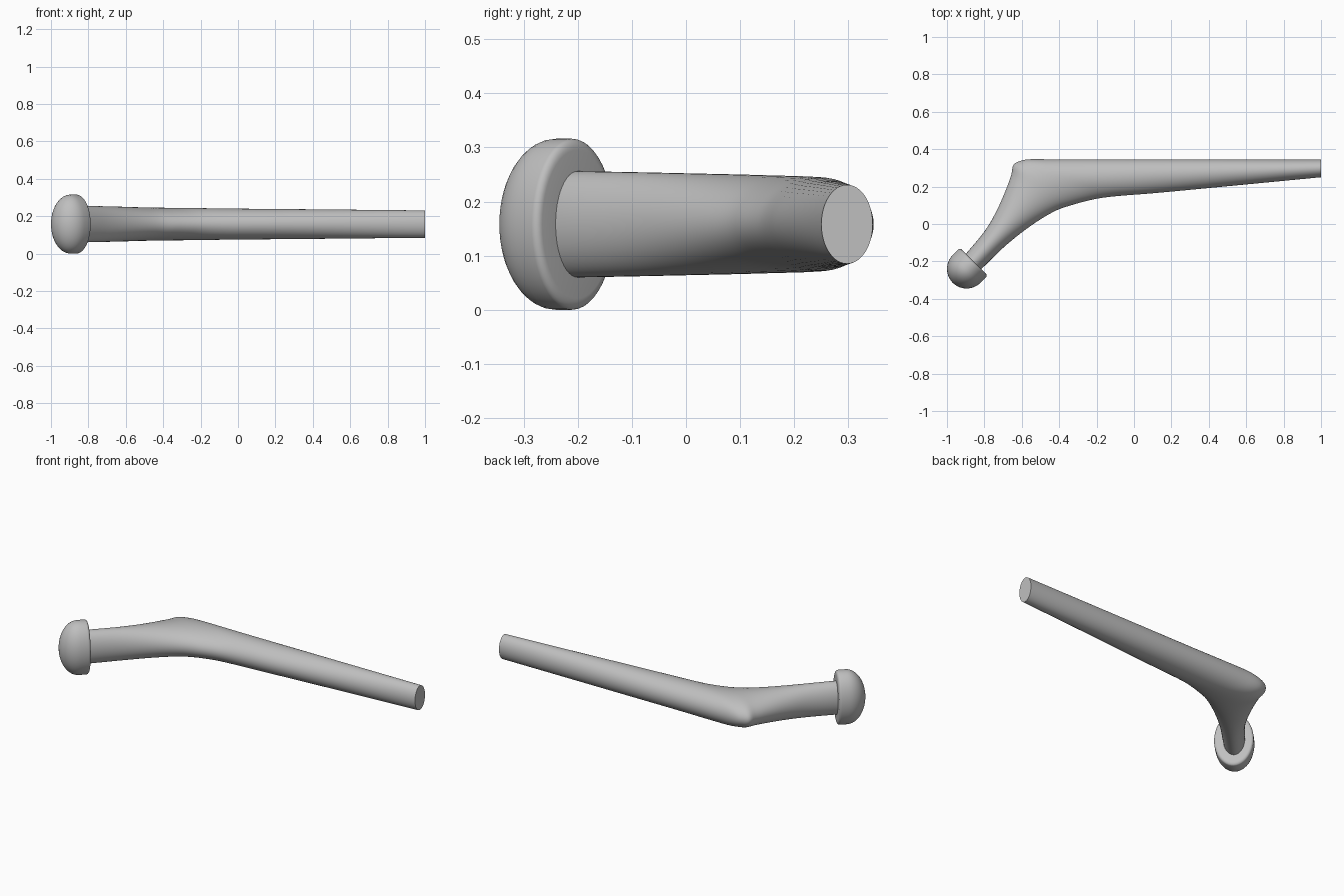
import bpy, bmesh, math
from mathutils import Vector

cube = bpy.data.objects.get("Cube")
if cube:
    bpy.data.objects.remove(cube, do_unlink=True)

MID_Z = 0.158
SIDES = 48

metal = bpy.data.materials.new("satin_grey_metal")
metal.use_nodes = True
grey = (0.52, 0.52, 0.52, 1)
metal.diffuse_color = grey
metal.node_tree.nodes["Principled BSDF"].inputs["Base Color"].default_value = grey


def skin(name, rings):
    """Join a list of closed rings into a capped, smooth-shaded tube."""
    bm = bmesh.new()
    loops = [[bm.verts.new(p) for p in ring] for ring in rings]
    for a, b in zip(loops, loops[1:]):
        for i in range(SIDES):
            j = (i + 1) % SIDES
            bm.faces.new((a[i], a[j], b[j], b[i]))
    bm.faces.new(loops[0])
    bm.faces.new(loops[-1])
    bmesh.ops.recalc_face_normals(bm, faces=bm.faces)
    mesh = bpy.data.meshes.new(name)
    bm.to_mesh(mesh)
    bm.free()
    mesh.materials.append(metal)
    obj = bpy.data.objects.new(name, mesh)
    bpy.context.collection.objects.link(obj)
    bpy.ops.object.select_all(action="DESELECT")
    obj.select_set(True)
    bpy.context.view_layer.objects.active = obj
    bpy.ops.object.shade_smooth_by_angle(angle=math.radians(35))
    return obj


def ellipse(centre, half_side, half_height):
    """Upright ellipse spanned by a horizontal vector and a height."""
    up = Vector((0, 0, half_height))
    angles = [2 * math.pi * i / SIDES for i in range(SIDES)]
    return [centre + half_side * math.cos(a) + up * math.sin(a) for a in angles]


def smooth_path(points, steps=4):
    """Catmull-Rom curve through the points."""
    pts = [Vector(p) for p in points]
    pts = [2 * pts[0] - pts[1]] + pts + [2 * pts[-1] - pts[-2]]
    out = []
    for a, b, c, d in zip(pts, pts[1:], pts[2:], pts[3:]):
        for k in range(steps):
            t = k / steps
            out.append(0.5 * (2 * b + (c - a) * t + (2 * a - 5 * b + 4 * c - d) * t**2
                              + (3 * b - a - 3 * c + d) * t**3))
    return out + [pts[-2]]


# Stem and neck: outer edge, inner edge and half height of each section
outer = [(-.93, -.195), (-.895, -.155), (-.80, -.04), (-.74, .06), (-.69, .17),
         (-.657, .26), (-.645, .315), (-.61, .336), (-.56, .346), (-.45, .346),
         (-.2, .346), (.3, .346), (1, .345)]
inner = [(-.85, -.27), (-.81, -.235), (-.70, -.128), (-.60, -.045), (-.50, .025),
         (-.41, .075), (-.33, .102), (-.25, .124), (-.17, .14), (-.06, .152),
         (.12, .166), (.5, .202), (1, .25)]
heights = [.098, .098, .096, .094, .092, .09, .089, .088, .087, .086, .083, .079, .073]
sections = smooth_path([(*o, *i, h) for o, i, h in zip(outer, inner, heights)])
rings = []
for ox, oy, ix, iy, h in sections:
    a, b = Vector((ox, oy, MID_Z)), Vector((ix, iy, MID_Z))
    rings.append(ellipse((a + b) / 2, (a - b) / 2, h))
skin("stem", rings)

# Head: dome, short straight side and rounded rim, turned about the neck axis
RADIUS = 0.105
STRETCH = MID_Z / RADIUS
axis = Vector((-1, -1, 0)).normalized()
side = Vector((-1, 1, 0)).normalized()
head_centre = Vector((-0.895, -0.24, MID_Z))
dome = [math.radians(a) for a in range(88, -1, -8)]
profile = [(RADIUS * math.cos(a), RADIUS * math.sin(a)) for a in dome]
FILLET, RIM = 0.014, -0.055
for k in range(6):
    a = math.pi / 2 * k / 5
    profile.append((RADIUS - FILLET * (1 - math.cos(a)), RIM + FILLET * (1 - math.sin(a))))
profile.append((0.04, RIM))
skin("head", [ellipse(head_centre + axis * t, side * r, r * STRETCH) for r, t in profile])
